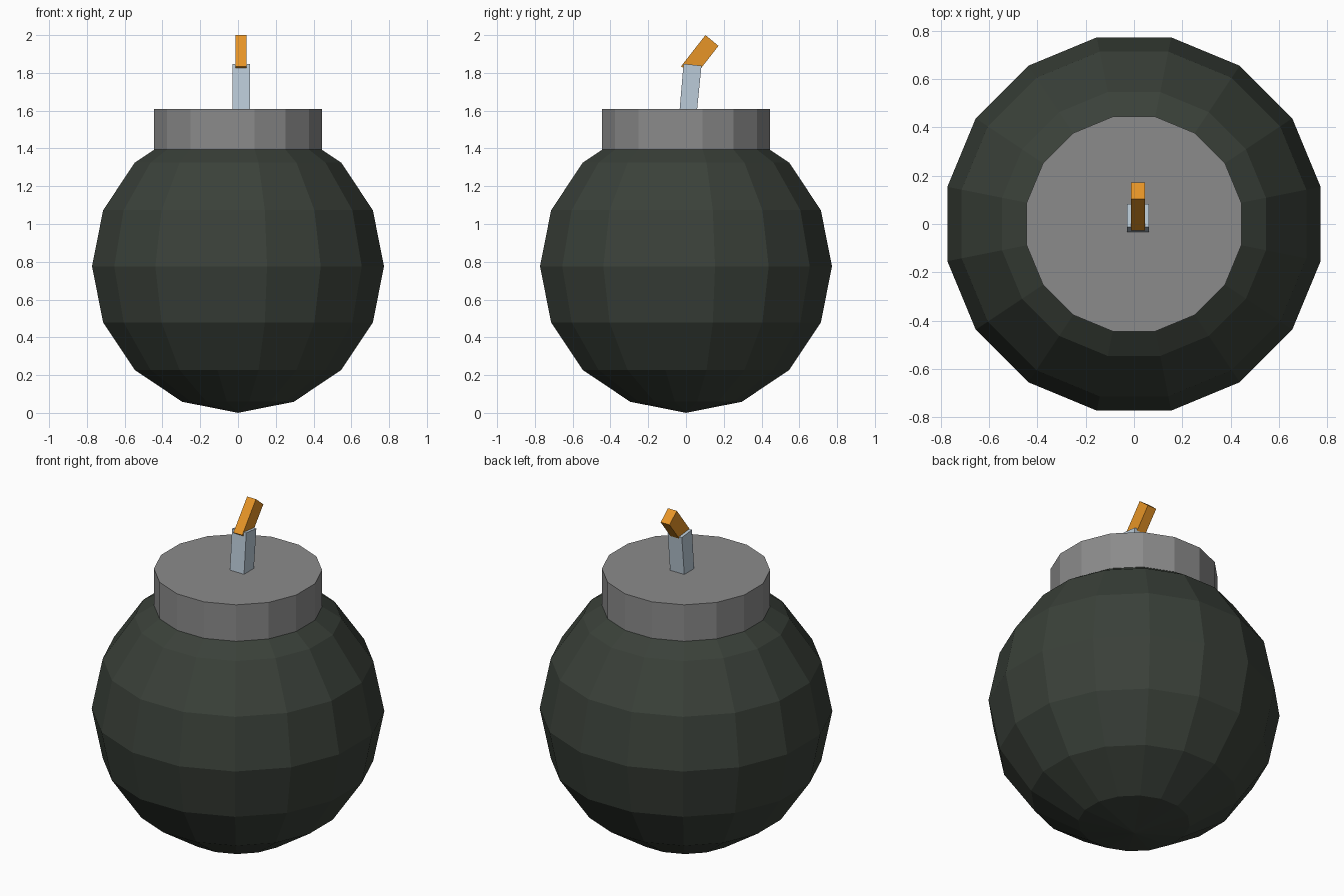
import bpy, bmesh, math
from mathutils import Matrix

if "Cube" in bpy.data.objects:
    bpy.data.objects.remove(bpy.data.objects["Cube"])


def material(name, rgb):
    m = bpy.data.materials.new(name)
    m.diffuse_color = (*rgb, 1)
    m.use_nodes = True
    m.node_tree.nodes["Principled BSDF"].inputs["Base Color"].default_value = m.diffuse_color
    return m


def add_object(name, bm, mat):
    bmesh.ops.recalc_face_normals(bm, faces=bm.faces)
    me = bpy.data.meshes.new(name)
    bm.to_mesh(me)
    bm.free()
    me.materials.append(mat)
    ob = bpy.data.objects.new(name, me)
    bpy.context.collection.objects.link(ob)
    return ob


def prism_x(name, outline, x0, x1, mat):
    """Extrude a (y, z) outline along x."""
    bm = bmesh.new()
    face = bm.faces.new([bm.verts.new((x0, y, z)) for y, z in outline])
    ext = bmesh.ops.extrude_face_region(bm, geom=[face])
    for v in ext["geom"]:
        if isinstance(v, bmesh.types.BMVert):
            v.co.x = x1
    return add_object(name, bm, mat)


dark_green = material("dark green", (0.042, 0.052, 0.041))
grey = material("grey", (0.26, 0.26, 0.26))
pale_blue = material("pale blue grey", (0.50, 0.60, 0.69))
orange = material("orange", (0.80, 0.30, 0.02))
turn = Matrix.Rotation(math.radians(11.25), 4, 'Z')

# Body: 16-sided faceted ball with a flat side facing front
bm = bmesh.new()
bmesh.ops.create_uvsphere(bm, u_segments=16, v_segments=8, radius=1)
bm.transform(Matrix.Translation((0, 0, 0.776)) @ Matrix.Diagonal((0.788, 0.788, 0.776, 1)) @ turn)
add_object("body", bm, dark_green)

# Collar: 16-sided disc on top of the body
bm = bmesh.new()
bmesh.ops.create_cone(bm, cap_ends=True, segments=16, radius1=0.453, radius2=0.453, depth=0.22)
# align a flat side to the front whatever the starting angle of the cone
first = min(math.atan2(v.co.y, v.co.x) % (math.pi / 8) for v in bm.verts)
bm.transform(Matrix.Translation((0, 0, 1.5)) @ Matrix.Rotation(math.pi / 16 - first, 4, 'Z'))
add_object("collar", bm, grey)

# Fuse: leaning lower cord and sharply bent burning tip
prism_x("fuse_cord", [(-0.035, 1.59), (0.057, 1.59), (0.082, 1.838), (-0.013, 1.848)],
        -0.03, 0.063, pale_blue)
prism_x("fuse_tip", [(-0.026, 1.835), (0.043, 1.778), (0.172, 1.943), (0.103, 2.0)],
        -0.012, 0.046, orange)
